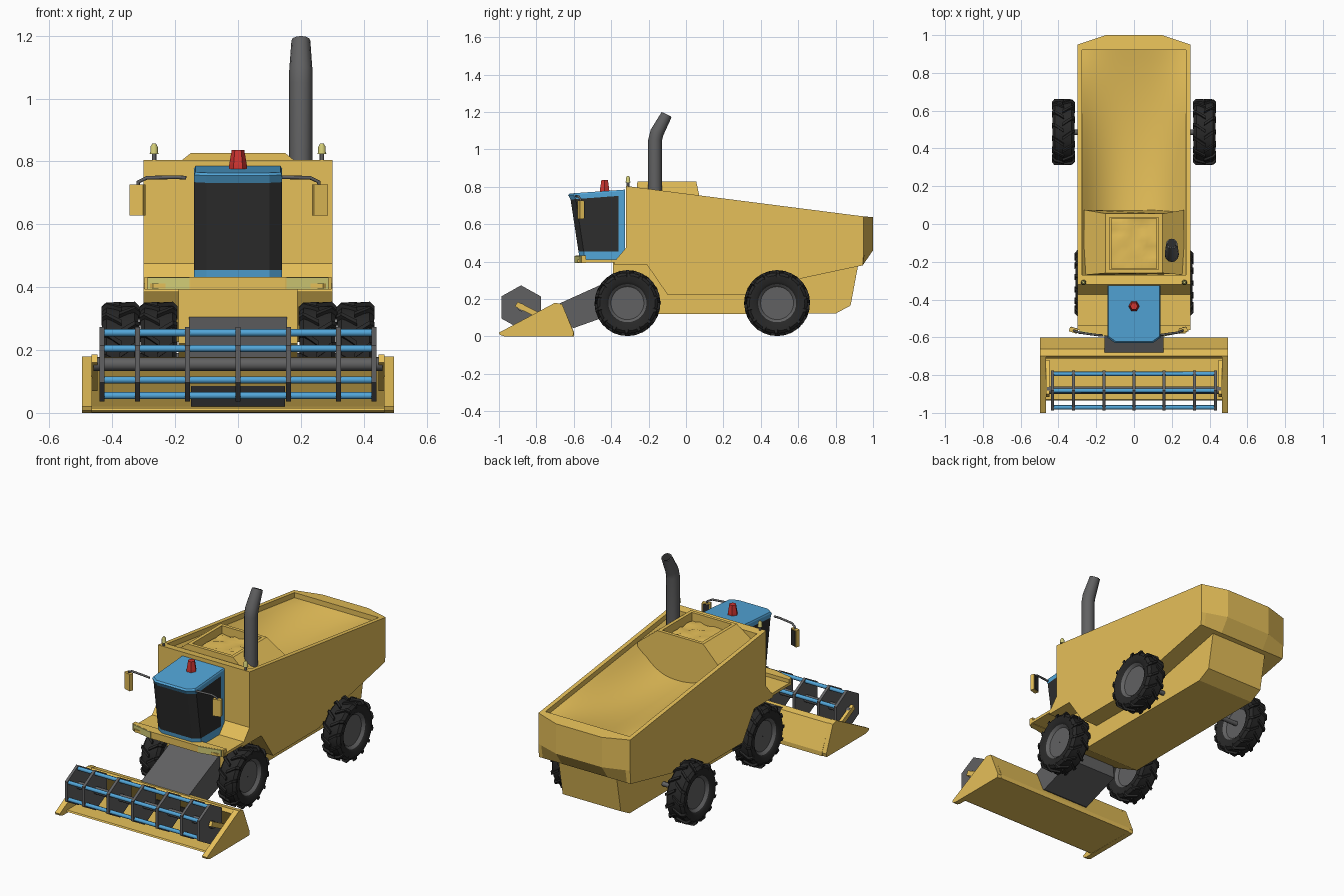
import bpy, bmesh, math, random
from mathutils import Vector

if "Cube" in bpy.data.objects:
    bpy.data.objects.remove(bpy.data.objects["Cube"])

random.seed(3)

def mat(name, r, g, b):
    m = bpy.data.materials.new(name)
    m.diffuse_color = (r, g, b, 1)
    m.use_nodes = True
    m.node_tree.nodes["Principled BSDF"].inputs["Base Color"].default_value = m.diffuse_color
    return m

YELLOW = mat("harvest_yellow", .79, .525, .1)
BLUE = mat("sky_blue", .085, .38, .69)
GREY = mat("steel_grey", .12, .12, .122)
GLASS = mat("dark_glass", .026, .026, .026)
TYRE = mat("tyre_black", .021, .021, .021)
RED = mat("beacon_red", .62, .035, .03)
LAMP = mat("lamp_pale_yellow", .64, .6, .18)

def make(name, verts, faces, mats, rule=None, smooth=0, recalc=True):
    """Mesh object; rule(face_center) picks the material slot."""
    me = bpy.data.meshes.new(name)
    me.from_pydata([tuple(v) for v in verts], [], faces)
    bm = bmesh.new()
    bm.from_mesh(me)
    if recalc:
        bmesh.ops.remove_doubles(bm, verts=bm.verts, dist=1e-5)
        bmesh.ops.recalc_face_normals(bm, faces=bm.faces)
    bm.to_mesh(me)
    bm.free()
    for m in (mats if isinstance(mats, list) else [mats]):
        me.materials.append(m)
    if rule:
        for p in me.polygons:
            p.material_index = rule(p.center)
    ob = bpy.data.objects.new(name, me)
    bpy.context.collection.objects.link(ob)
    if smooth:
        bpy.ops.object.select_all(action='DESELECT')
        ob.select_set(True)
        bpy.context.view_layer.objects.active = ob
        bpy.ops.object.shade_smooth_by_angle(angle=math.radians(smooth))
    return ob

def loft(name, rings, mats, rule=None, smooth=0, skip=()):
    """Skin closed rings of equal length and cap both ends."""
    n = len(rings[0])
    verts = [v for r in rings for v in r]
    faces = [(a * n + i, a * n + (i + 1) % n, (a + 1) * n + (i + 1) % n, (a + 1) * n + i)
             for a in range(len(rings) - 1) for i in range(n) if (a, i) not in skip]
    faces += [tuple(range(n)), tuple(range(len(verts) - n, len(verts)))]
    return make(name, verts, faces, mats, rule, smooth)

def prism(name, pts, x0, x1, m):
    """Side profile of (y, z) points extruded along x."""
    return loft(name, [[(x, y, z) for y, z in pts] for x in (x0, x1)], m)

def box(name, x0, x1, y0, y1, z0, z1, m):
    return prism(name, [(y0, z0), (y1, z0), (y1, z1), (y0, z1)], x0, x1, m)

def tube(name, pts, radii, n, m, smooth=50):
    pts = [Vector(p) for p in pts]
    if not isinstance(radii, (list, tuple)):
        radii = [radii] * len(pts)
    rings = []
    for i, p in enumerate(pts):
        t = (pts[min(i + 1, len(pts) - 1)] - pts[max(i - 1, 0)]).normalized()
        a = t.cross(Vector((0, 1, 0)) if abs(t.y) < .8 else Vector((1, 0, 0))).normalized()
        b = t.cross(a)
        rings.append([p + radii[i] * (a * math.cos(k * math.tau / n) + b * math.sin(k * math.tau / n))
                      for k in range(n)])
    return loft(name, rings, m, smooth=smooth)

# Main hull: side profile lofted across x, rear bulging in the middle, top left open
def rim(y):
    return .804 - .128 * (y + .32)

hull_pts = [(-.32, .804), (-.27, rim(-.27)), (.92, rim(.92)), (.95, .642), (.95, .46), (.945, .38),
            (.5, .285), (.33, .225), (-.1, .225), (-.21, .385), (-.385, .385), (-.375, .41), (-.32, .475)]
rings = []
for x in (-.3, -.275, -.15, .15, .275, .3):
    bulge = .05 * min(1, (.3 - abs(x)) / .15)
    rings.append([(x, y + (bulge if i in (3, 4) else 0), z - (.1 * bulge if i == 3 else 0))
                  for i, (y, z) in enumerate(hull_pts)])
loft("hull", rings, YELLOW, skip={(1, 1), (2, 1), (3, 1)})

# Smooth bowl inside the open hull
N, M = 22, 30
verts = []
for j in range(M + 1):
    for i in range(N + 1):
        u = 2 * min(max((i - 1) / (N - 2), 0), 1) - 1
        v = min(max((j - 1) / (M - 2), 0), 1)
        y = -.27 + 1.19 * v
        z = rim(y)
        if 0 < i < N and 0 < j < M:
            z -= .03 + .15 * (1 - abs(u) ** 2.4) * (1 - v ** 2.6)
        verts.append((u * .275, y, z))
faces = [(j * (N + 1) + i, j * (N + 1) + i + 1, (j + 1) * (N + 1) + i + 1, (j + 1) * (N + 1) + i)
         for j in range(M) for i in range(N)]
make("hopper_bowl", verts, faces, YELLOW, smooth=35, recalc=False)

# Raised tank with sunken top opening
def tank_ring(y_out, y_in):
    return [(-.265, y_out, .5), (-.265, y_out, .735), (-.15, y_in, .827),
            (.15, y_in, .827), (.265, y_out, .735), (.265, y_out, .5)]
tank = loft("grain_tank", [tank_ring(-.27, -.26), tank_ring(.075, .055)], YELLOW)
bm = bmesh.new()
bm.from_mesh(tank.data)
top = max(bm.faces, key=lambda f: f.calc_center_median().z)
bmesh.ops.inset_region(bm, faces=[top], thickness=.028)
hole = bmesh.ops.extrude_face_region(bm, geom=[top])
bmesh.ops.translate(bm, vec=(0, 0, -.06), verts=[v for v in hole["geom"] if isinstance(v, bmesh.types.BMVert)])
if top.is_valid:
    bm.faces.remove(top)
bm.to_mesh(tank.data)
bm.free()
G = 9
verts = [(-.123 + .246 * i / G, -.235 + .265 * j / G, .783 + random.uniform(-.006, .006))
         for j in range(G + 1) for i in range(G + 1)]
faces = [(j * (G + 1) + i, j * (G + 1) + i + 1, (j + 1) * (G + 1) + i + 1, (j + 1) * (G + 1) + i)
         for j in range(G) for i in range(G)]
make("grain", verts, faces, YELLOW, smooth=60, recalc=False)

# Narrow chassis with tail, and rear axle
prism("chassis", [(-.39, .395), (-.39, .22), (-.2, .12), (.8, .122), (.88, .165), (.92, .38),
                  (.7, .38), (.5, .35)], -.19, .19, YELLOW)
tube("rear_axle", [(-.36, .485, .177), (.36, .485, .177)], .014, 8, GREY)

# Driver platform with front bumper and lamps
loft("platform", [[(-.3, -.35, z), (-.3, -.55, z), (-.27, -.58, z), (.27, -.58, z), (.3, -.55, z), (.3, -.35, z)]
                  for z in (.395, .411)], YELLOW)
loft("bumper", [[(-.298, -.535, z), (-.298, -.56, z), (-.15, -.592, z), (.15, -.592, z), (.298, -.56, z),
                 (.298, -.535, z)] for z in (.392, .432)], YELLOW)
for s in (-1, 1):
    loft("headlamp", [[(s * .155, -.596, z), (s * .288, -.568, z), (s * .288, -.559, z), (s * .155, -.588, z)]
                      for z in (.393, .431)], LAMP)

# Cab: rings with chamfered front corners, dark glass band
def cab_ring(z, yf, slope=0, k=1):
    pts = [(.14, -.325), (.14, -.36), (.14, yf + .028), (.10, yf)]
    pts += [(-x, y) for x, y in reversed(pts)]
    return [(x * k, y, z + slope * (y - yf)) for x, y in pts]

def cab_rule(c):
    return 1 if .5 < c.z < .7 and c.y < -.37 else 0

loft("cab", [cab_ring(.41, -.568), cab_ring(.455, -.575), cab_ring(.732, -.617, .075),
             cab_ring(.755, -.63, .072), cab_ring(.764, -.622, .07, .97)], [BLUE, GLASS], cab_rule)
tube("roof_beacon", [(0, -.435, .76), (0, -.435, .79), (0, -.435, .836)], [.03, .028, .02], 6, RED, 0)

# Mirrors and small marker lamps
for s in (-1, 1):
    xm = s * .29 - .03
    tube("mirror_arm", [(s * .135 - .03, -.59, .748), (s * .165 - .03, -.588, .75), (s * .26 - .03, -.575, .748),
                        (s * .287 - .03, -.565, .735), (xm, -.562, .70)], .006, 8, GREY)
    for name, y0, y1, g, m in (("mirror_shell", -.013, .011, 0, YELLOW), ("mirror_glass", .011, .014, .005, GLASS)):
        o = box(name, -.023 + g, .023 - g, y0, y1, .628 + g, .727 - g, m)
        o.location = (xm, -.562, 0)
        o.rotation_euler.z = s * .3
    tube("marker_stem", [(s * .267, -.31, .79), (s * .267, -.31, .83)], .007, 8, GREY)
    tube("marker_lamp", [(s * .267, -.31, z) for z in (.824, .83, .846, .857)], [.0145, .012, .012, .006], 10, LAMP)

# Exhaust pipe with dark mouth
tube("exhaust", [(.2, -.165, .65), (.2, -.165, 1.05), (.2, -.155, 1.09), (.2, -.104, 1.185)],
     [.037, .037, .037, .03], 12, GREY, 40)
tube("exhaust_mouth", [(.2, -.1055, 1.182), (.2, -.103, 1.187)], .025, 12, TYRE)

# Wheels: lathed tyre and rim plus slanted lugs
def wheel(name, cx, cy):
    prof = [(-.03, .001), (-.03, .088), (-.046, .102), (-.055, .115), (-.058, .148), (-.044, .163)]
    prof += [(-x, r) for x, r in reversed(prof)]
    SEG = 32
    verts, faces = [], []
    for k in range(SEG):
        a = k * math.tau / SEG
        verts += [(x, r * math.cos(a), r * math.sin(a)) for x, r in prof]
    n = len(prof)
    for k in range(SEG):
        q = (k + 1) % SEG
        faces += [(k * n + i, k * n + i + 1, q * n + i + 1, q * n + i) for i in range(n - 1)]
    for s in (-1, 1):
        for k in range(14):
            a0 = (k + (.5 if s > 0 else 0)) * math.tau / 14
            b = len(verts)
            for x, da, ro in ((-.004, .2, .175), (.046, 0, .176), (.061, -.04, .16)):
                for r, w in ((.14, .065), (ro, .045)):
                    for e in (-1, 1):
                        a = a0 + da + e * w
                        verts.append((s * x, r * math.cos(a), r * math.sin(a)))
            for o in (b, b + 4):
                faces += [(o, o + 2, o + 6, o + 4), (o + 1, o + 3, o + 7, o + 5), (o + 2, o + 3, o + 7, o + 6)]
            faces += [(b, b + 1, b + 3, b + 2), (b + 8, b + 9, b + 11, b + 10)]
    ob = make(name, verts, faces, [TYRE, GREY], lambda c: 1 if math.hypot(c.y, c.z) < .107 else 0, 30)
    ob.location = (cx, cy, .178)

for s, side in ((-1, "left"), (1, "right")):
    wheel("front_wheel_" + side, s * .253, -.313)
    wheel("rear_wheel_" + side, s * .374, .487)

# Feeder channel and header with thin back panel leaning forward
prism("feeder", [(-.69, .17), (-.38, .31), (-.36, .13), (-.6, .045), (-.65, .06)], -.156, .156, GREY)
prism("header_trough", [(-.935, .008), (-.93, .016), (-.625, .02), (-.712, .158), (-.70, .178), (-.662, .17),
                        (-.60, .025), (-.60, 0), (-.92, .002)], -.47, .47, YELLOW)
box("feeder_opening", -.15, .15, -.67, -.66, .02, .085, TYRE)
for s in (-1, 1):
    prism("header_end", [(-1, .02), (-.995, .008), (-.97, 0), (-.605, 0), (-.60, .02), (-.662, .172), (-.70, .18)],
          s * .465, s * .497, YELLOW)
    prism("reel_arm", [(-.915, .16), (-.90, .185), (-.72, .095), (-.735, .07)], s * .447, s * .466, YELLOW)

# Reel: hexagonal plates, shaft and six slats
hexa = [(math.cos(math.radians(30 + 60 * k)), math.sin(math.radians(30 + 60 * k))) for k in range(6)]
for x in (-.432, -.32, -.16, 0, .16, .32, .432):
    prism("reel_plate", [(-.882 + .122 * c, .155 + .118 * d) for c, d in hexa], x - .008, x + .008, GREY)
tube("reel_shaft", [(-.46, -.88, .155), (.46, -.88, .155)], .021, 12, GREY)
for c, d in hexa:
    tube("reel_slat", [(-.437, -.882 + .102 * c, .155 + .1 * d), (.437, -.882 + .102 * c, .155 + .1 * d)],
         .0115, 8, BLUE)
